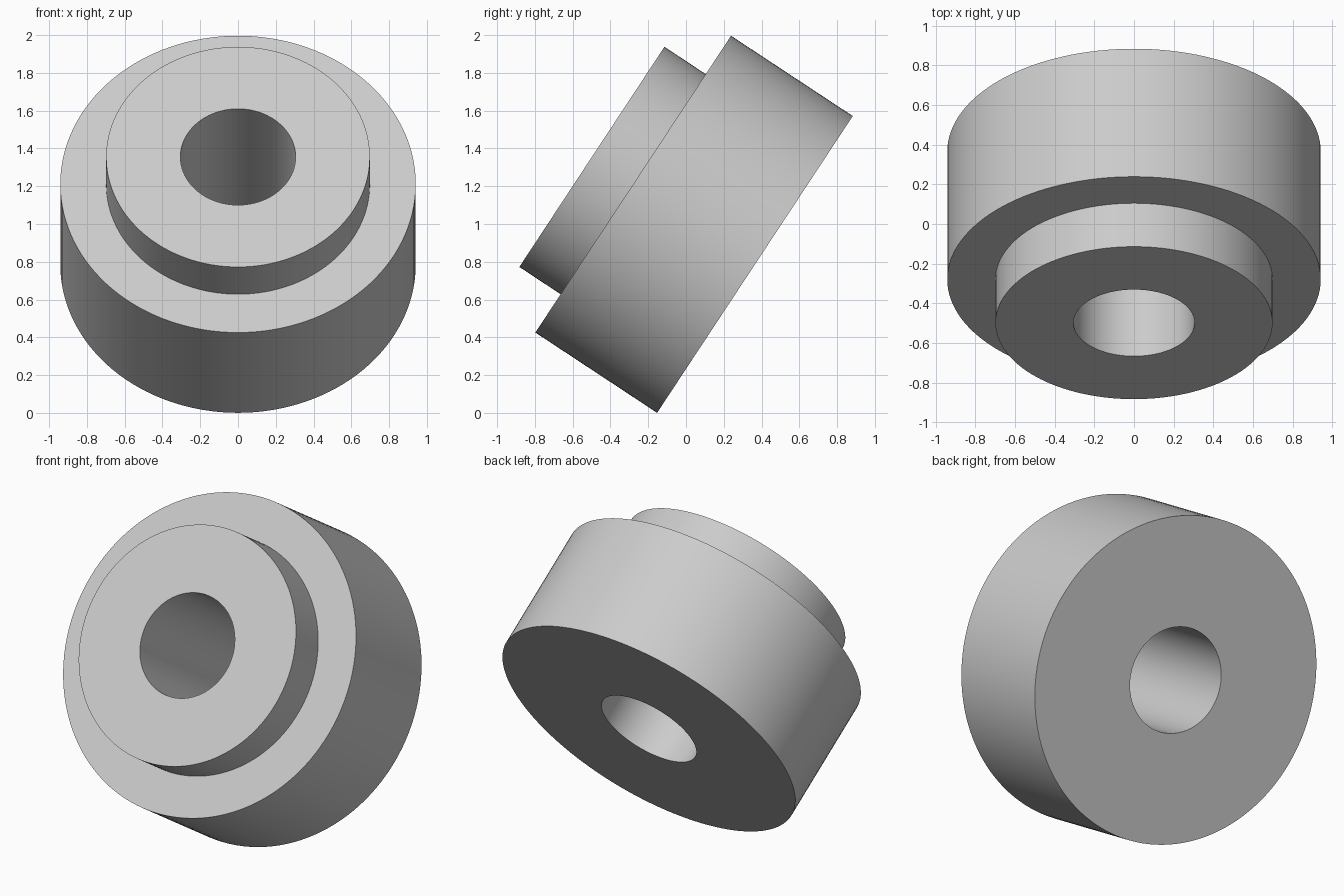
import bpy
import bmesh
import math
from mathutils import Matrix

if "Cube" in bpy.data.objects:
    bpy.data.objects.remove(bpy.data.objects["Cube"])

# One plain grey for the whole part
grey = bpy.data.materials.new("light grey")
grey.use_nodes = True
colour = (0.6, 0.6, 0.6, 1)
grey.diffuse_color = colour
grey.node_tree.nodes["Principled BSDF"].inputs["Base Color"].default_value = colour

BORE, HUB, RIM = 0.305, 0.698, 0.941      # radii
BODY, TOTAL = 0.772, 1.034                # heights along the axis
SIDES = 128

# Closed section of the stepped bushing, as radius and height
section = [(BORE, 0), (RIM, 0), (RIM, BODY), (HUB, BODY), (HUB, TOTAL), (BORE, TOTAL)]

# Revolve the section around its axis
bm = bmesh.new()
verts = [bm.verts.new((r, 0, h)) for r, h in section]
edges = [bm.edges.new((a, b)) for a, b in zip(verts, verts[1:] + verts[:1])]
bmesh.ops.spin(bm, geom=verts + edges, cent=(0, 0, 0), axis=(0, 0, 1),
               angle=math.tau, steps=SIDES)
bmesh.ops.remove_doubles(bm, verts=bm.verts[:], dist=0.0001)
bmesh.ops.recalc_face_normals(bm, faces=bm.faces[:])

# Tilt the hub forward and up, with the lowest rim point on the ground
tilt = Matrix.Rotation(math.radians(56.6), 4, "X")
bm.transform(Matrix.Translation((0, 0.365, 0.786)) @ tilt)

mesh = bpy.data.meshes.new("stepped_bushing")
bm.to_mesh(mesh)
bm.free()
mesh.materials.append(grey)
bushing = bpy.data.objects.new("stepped_bushing", mesh)
bpy.context.collection.objects.link(bushing)

# Smooth round walls, sharp rims
bpy.ops.object.select_all(action="DESELECT")
bushing.select_set(True)
bpy.context.view_layer.objects.active = bushing
bpy.ops.object.shade_smooth_by_angle(angle=math.radians(30))
